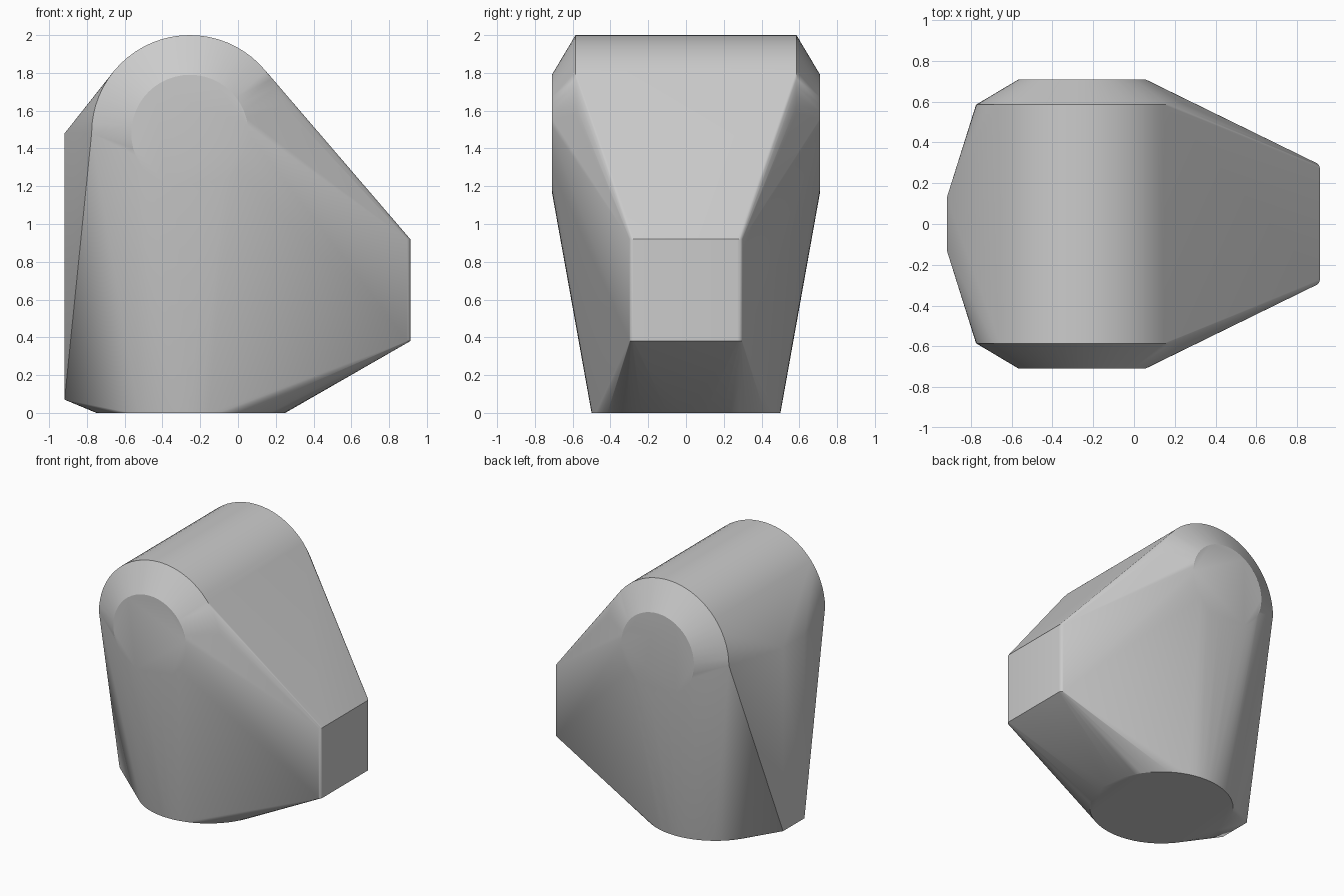
import bpy, bmesh
from math import cos, sin, pi, radians

cube = bpy.data.objects.get("Cube")
if cube:
    bpy.data.objects.remove(cube, do_unlink=True)

grey = bpy.data.materials.new("plain grey")
grey.use_nodes = True
colour = (0.6, 0.6, 0.6, 1)
grey.diffuse_color = colour
grey.node_tree.nodes["Principled BSDF"].inputs["Base Color"].default_value = colour

AXIS_X, AXIS_Z = -0.255, 1.48
points = []


def arc(radius, y, sweep, steps):
    """Arc in an upright plane about the crown axis."""
    for i in range(steps + 1):
        a = sweep * i / steps
        points.append((AXIS_X + radius * cos(a), y, AXIS_Z + radius * sin(a)))


for side in (-1, 1):
    # rounded crown and its chamfered end disc
    arc(0.52, side * 0.585, pi, 32)
    arc(0.31, side * 0.71, 2 * pi, 48)
    for z in (0.07, 1.48):
        # narrow flat on the right
        points.append((-0.918, side * 0.13, z))
    for z in (0.38, 0.92):
        # flat nose on the left, with rounded upright corners
        for i in range(5):
            a = radians(65) * i / 4
            points.append((0.882 + 0.03 * cos(a), side * (0.272 + 0.03 * sin(a)), z))

# round base
for i in range(64):
    a = 2 * pi * i / 64
    points.append((-0.25 + 0.5 * cos(a), 0.5 * sin(a), 0))

# skin stretched tightly over the outlines
bm = bmesh.new()
for p in points:
    bm.verts.new(p)
bmesh.ops.remove_doubles(bm, verts=bm.verts, dist=0.0005)
hull = bmesh.ops.convex_hull(bm, input=bm.verts)
loose = {v for v in hull["geom_interior"] + hull["geom_unused"]
         if isinstance(v, bmesh.types.BMVert)}
bmesh.ops.delete(bm, geom=list(loose), context="VERTS")
bmesh.ops.dissolve_limit(bm, angle_limit=radians(0.5), verts=bm.verts, edges=bm.edges)
bmesh.ops.recalc_face_normals(bm, faces=bm.faces)
mesh = bpy.data.meshes.new("faceted_body")
bm.to_mesh(mesh)
bm.free()
mesh.materials.append(grey)

body = bpy.data.objects.new("faceted_body", mesh)
bpy.context.collection.objects.link(body)
bpy.context.view_layer.objects.active = body
body.select_set(True)
bpy.ops.object.shade_smooth_by_angle(angle=radians(30))
